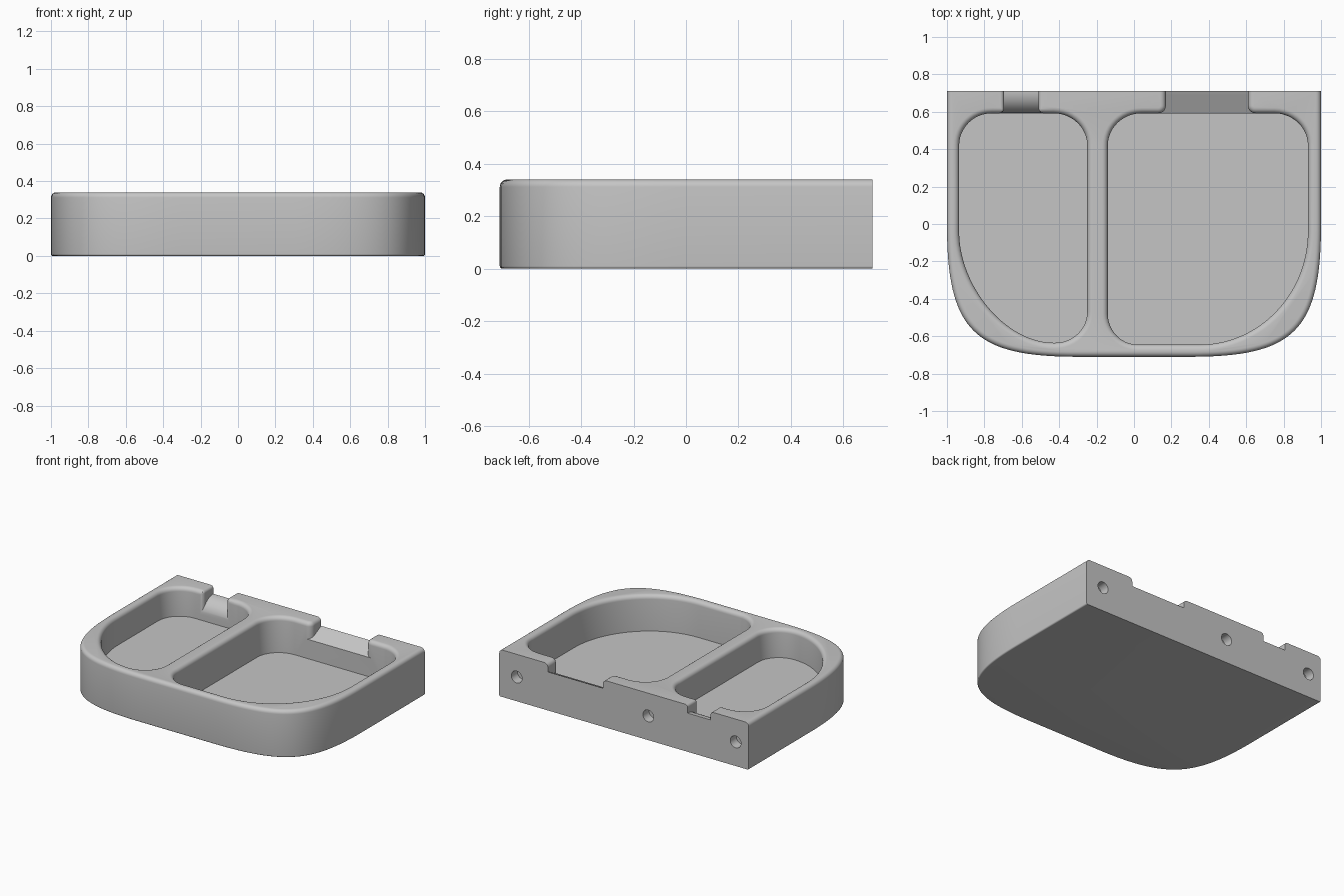
import bpy, bmesh, math
from mathutils import Vector, Matrix

if "Cube" in bpy.data.objects:
    bpy.data.objects.remove(bpy.data.objects["Cube"], do_unlink=True)

H, BACK, FRONT, WALL = 0.34, 0.71, -0.71, 0.592

grey = bpy.data.materials.new("plain grey")
grey.use_nodes = True
grey.diffuse_color = (0.56, 0.56, 0.56, 1)
grey.node_tree.nodes["Principled BSDF"].inputs["Base Color"].default_value = (0.56, 0.56, 0.56, 1)


def corner(p0, c, p3, k=0.552, n=12):
    """Curved corner from p0 to p3, pulled towards c."""
    p0, c, p3 = Vector(p0), Vector(c), Vector(p3)
    a, b = p0.lerp(c, k), p3.lerp(c, k)
    pts = []
    for i in range(n + 1):
        t = i / n
        s = 1 - t
        pts.append(p0 * s**3 + a * 3 * s * s * t + b * 3 * s * t * t + p3 * t**3)
    return pts


def offset(pts, d, closed=True):
    """Move a counter-clockwise outline outward by d."""
    out, n = [], len(pts)
    for i, p in enumerate(pts):
        prev = pts[i - 1] if closed or i > 0 else p
        nxt = pts[(i + 1) % n] if closed or i < n - 1 else p
        e1, e2 = (p - prev), (nxt - p)
        ns = [Vector((e.y, -e.x)).normalized() for e in (e1, e2) if e.length > 1e-6]
        m = sum(ns, Vector((0, 0))).normalized()
        out.append(p + m * d / max(0.5, m.dot(ns[0])))
    return out


def loft(name, loops, paired_bottom=False):
    """Solid through stacked loops of 3D points."""
    bm = bmesh.new()
    rings = [[bm.verts.new(p) for p in loop] for loop in loops]
    n = len(rings[0])
    for lo, hi in zip(rings, rings[1:]):
        for i in range(n):
            j = (i + 1) % n
            bm.faces.new((lo[i], lo[j], hi[j], hi[i]))
    bm.faces.new(rings[-1])
    if paired_bottom:
        r = rings[0]
        for i in range(n // 2 - 1):
            bm.faces.new((r[i], r[n - 1 - i], r[n - 2 - i], r[i + 1]))
    else:
        bm.faces.new(rings[0][::-1])
    bmesh.ops.recalc_face_normals(bm, faces=bm.faces)
    return finish(name, bm)


def finish(name, bm):
    me = bpy.data.meshes.new(name)
    bm.to_mesh(me)
    bm.free()
    me.materials.append(grey)
    ob = bpy.data.objects.new(name, me)
    bpy.context.collection.objects.link(ob)
    return ob


def flat(pts, z):
    return [(p.x, p.y, z) for p in pts]


def flared(pts, r, steps=6):
    """Loops that open outward like a rounded rim, then clear the top."""
    loops = []
    for i in range(steps + 1):
        a = math.pi / 2 * i / steps
        loops.append(flat(offset(pts, r * (1 - math.cos(a))), H - r + r * math.sin(a)))
    return loops + [flat(offset(pts, r), H + 0.1)]


# Tray body: square at the back, swept corners at the front, rounded edges
right = corner((0.3, FRONT), (1, FRONT), (1, 0), 0.8, 32)
left = [Vector((-p.x, p.y)) for p in reversed(right)]
outline = [Vector((-1, BACK))] + left + right + [Vector((1, BACK))]
layers = []
for r, z0, sign in ((0.01, 0.01, -1), (0.028, H - 0.028, 1)):
    for i in range(7):
        a = math.pi / 2 * (i if sign > 0 else 6 - i) / 6
        layers.append(flat(offset(outline, -r * (1 - math.cos(a)), False),
                           z0 + sign * r * math.sin(a)))
tray = loft("tray_body", layers)

cutters = []


# Two pockets with softened rims
def pocket(name, floor, *corners):
    pts = [p for c in corners for p in corner(*c)]
    cutters.append(loft(name, [flat(pts, floor)] + flared(pts, 0.03)))


pocket("small_pocket_cutter", 0.13,
       ((-0.935, -0.04), (-0.935, -0.635), (-0.43, -0.635), 0.5, 28),
       ((-0.42, -0.635), (-0.25, -0.635), (-0.25, -0.47)),
       ((-0.25, 0.42), (-0.25, WALL), (-0.43, WALL)),
       ((-0.76, WALL), (-0.935, WALL), (-0.935, 0.42)))
pocket("large_pocket_cutter", 0.08,
       ((-0.14, -0.48), (-0.14, -0.645), (0.02, -0.645)),
       ((0.35, -0.645), (0.93, -0.645), (0.93, -0.04), 0.552, 28),
       ((0.93, 0.42), (0.93, WALL), (0.75, WALL)),
       ((0.04, WALL), (-0.14, WALL), (-0.14, 0.42)))


# Notches through the back wall, floors dropping towards the pockets
def notch(name, x0, x1, flare, rim, height):
    mid, half = (x0 + x1) / 2, (x1 - x0) / 2
    side = [Vector((half + flare, 0.55))]
    side += corner((half + flare, WALL), (half, WALL), (half, WALL + flare), n=8)
    side += [Vector((half, WALL + flare + (0.2 - flare) * i / 12)) for i in range(1, 13)]
    pts = [Vector((mid + p.x, p.y)) for p in side]
    pts += [Vector((mid - p.x, p.y)) for p in reversed(side)]
    base = [(p.x, p.y, height(min(1, max(0, (p.y - WALL) / (BACK - WALL))))) for p in pts]
    cutters.append(loft(name, [base] + flared(pts, rim), True))


notch("wide_notch_cutter", 0.17, 0.61, 0.04, 0.03, lambda t: 0.22 + 0.06 * t)
notch("narrow_notch_cutter", -0.695, -0.51, 0.025, 0.02,
      lambda t: 0.17 + 0.11 * math.sqrt(1 - (1 - t) ** 2))

# Round blind holes in the back face
for i, x in enumerate((0.86, -0.195, -0.895)):
    bm = bmesh.new()
    bmesh.ops.create_cone(bm, cap_ends=True, segments=32, radius1=0.043, radius2=0.043,
                          depth=0.14, matrix=Matrix.Translation((x, BACK, 0.175))
                          @ Matrix.Rotation(math.pi / 2, 4, "X"))
    cutters.append(finish(f"hole_cutter_{i + 1}", bm))

# Cut everything out of the body
bpy.context.view_layer.objects.active = tray
for ob in cutters:
    mod = tray.modifiers.new(ob.name, "BOOLEAN")
    mod.object, mod.operation, mod.solver = ob, "DIFFERENCE", "EXACT"
    bpy.ops.object.modifier_apply(modifier=mod.name)
    bpy.data.objects.remove(ob, do_unlink=True)

bpy.ops.object.select_all(action="DESELECT")
tray.select_set(True)
bpy.ops.object.shade_smooth_by_angle(angle=math.radians(30))
